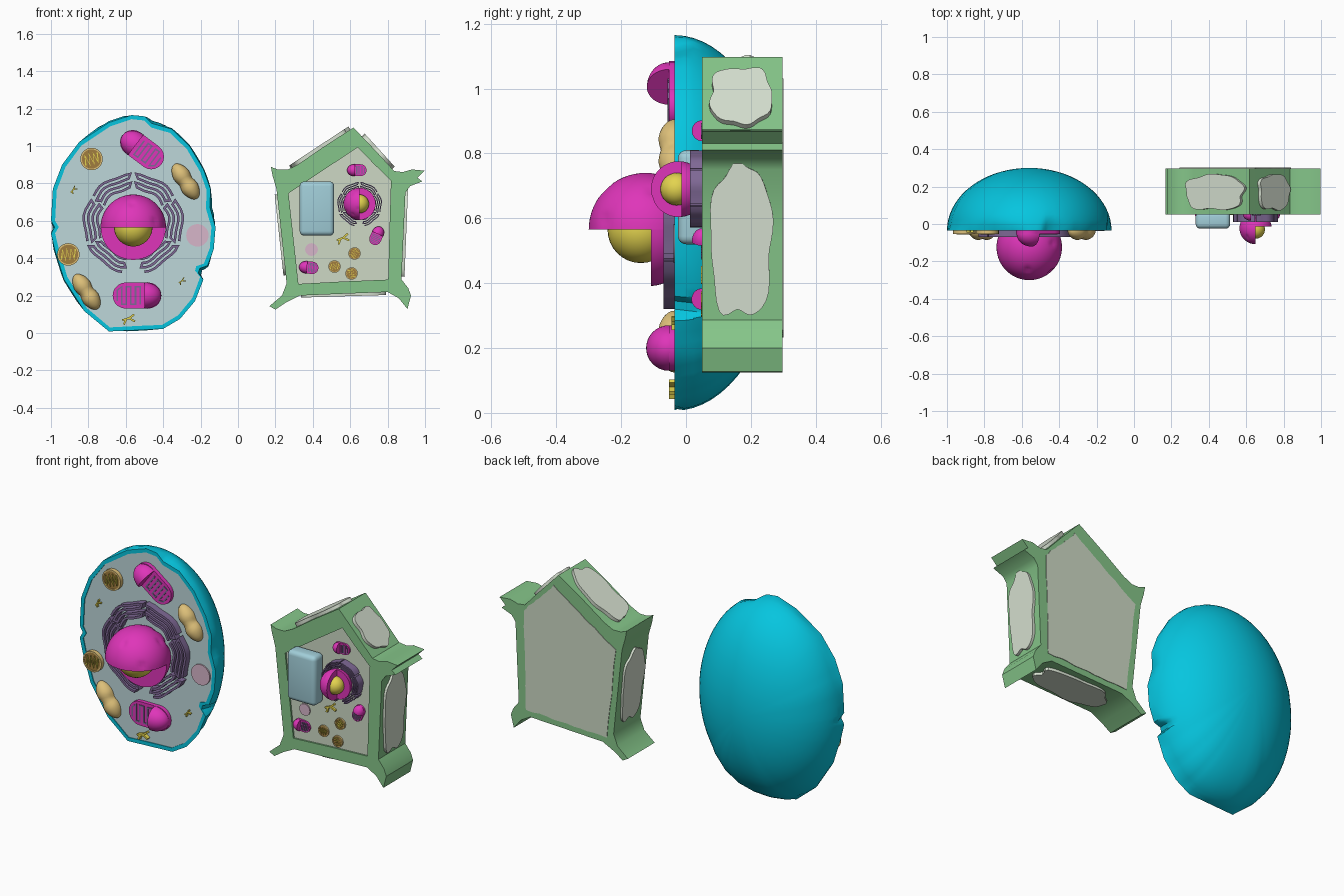
import bpy, bmesh, random
from math import sin, cos, pi, radians, exp, atan2, hypot
from mathutils import Vector, Matrix

if "Cube" in bpy.data.objects:
    bpy.data.objects.remove(bpy.data.objects["Cube"])
random.seed(4)

def mat(name, r, g, b):
    m = bpy.data.materials.new(name)
    m.diffuse_color = ((r / 255) ** 2.2, (g / 255) ** 2.2, (b / 255) ** 2.2, 1)
    m.use_nodes = True
    m.node_tree.nodes["Principled BSDF"].inputs["Base Color"].default_value = m.diffuse_color
    return m

TEAL, PALE = mat("teal", 14, 196, 222), mat("pale_blue", 188, 214, 217)
MAGENTA, YELLOW = mat("magenta", 222, 56, 184), mat("yellow", 226, 210, 80)
PURPLE, TAN, BROWN = mat("purple", 126, 104, 148), mat("tan", 220, 190, 120), mat("brown", 160, 125, 65)
PINK, GREEN = mat("pink", 214, 180, 200), mat("green", 132, 196, 136)
FLOOR, PATCH, BLUE = mat("floor", 204, 216, 196), mat("patch", 212, 222, 206), mat("vacuole", 160, 205, 216)

def finish(name, bm, m):
    bmesh.ops.recalc_face_normals(bm, faces=bm.faces)
    me = bpy.data.meshes.new(name)
    bm.to_mesh(me)
    bm.free()
    me.materials.append(m)
    me.shade_smooth()
    me.set_sharp_from_angle(angle=radians(35))
    ob = bpy.data.objects.new(name, me)
    bpy.context.collection.objects.link(ob)
    return ob

def extrude(bm, vec):
    r = bmesh.ops.extrude_face_region(bm, geom=bm.faces[:])
    bmesh.ops.translate(bm, vec=vec, verts=[v for v in r["geom"] if isinstance(v, bmesh.types.BMVert)])

# solid bounded by one or more closed loops (later loops are holes)
def solid(name, loops, vec, m):
    bm = bmesh.new()
    edges = []
    for lp in loops:
        vs = [bm.verts.new(p) for p in lp]
        edges += [bm.edges.new((vs[i - 1], vs[i])) for i in range(len(vs))]
    bmesh.ops.triangle_fill(bm, edges=edges, use_beauty=True)
    extrude(bm, vec)
    return finish(name, bm, m)

def flat(pts, y):
    return [(x, y, z) for x, z in pts]

# thin strip following a path in the front plane
def ribbon(name, paths, w, y0, y1, m):
    bm = bmesh.new()
    for p in paths:
        p = [Vector(q) for q in p]
        prev = None
        for i, q in enumerate(p):
            a = (q - p[i - 1]).normalized() if i else (p[1] - q).normalized()
            b = (p[i + 1] - q).normalized() if i < len(p) - 1 else a
            n = Vector((-(a + b).y, (a + b).x))
            n = n.normalized() if n.length > 1e-4 else Vector((-a.y, a.x))
            n *= w / 2 / max(0.6, abs(n.dot(Vector((-a.y, a.x)))))
            cur = [bm.verts.new((c.x, y0, c.y)) for c in (q + n, q - n)]
            if prev:
                bm.faces.new((prev[0], prev[1], cur[1], cur[0]))
            prev = cur
    extrude(bm, (0, y1 - y0, 0))
    return finish(name, bm, m)

# ellipsoid with reshaping and planar cuts (normals point to the removed side)
def ball(name, c, size, m, ang=0, cuts=(), shape=None, n=32):
    bm = bmesh.new()
    bmesh.ops.create_uvsphere(bm, u_segments=n, v_segments=n // 2, radius=1)
    for v in bm.verts:
        if shape:
            v.co = shape(v.co)
        v.co = Vector((v.co.x * size[0], v.co.y * size[1], v.co.z * size[2]))
    bm.transform(Matrix.Translation(c) @ Matrix.Rotation(-ang, 4, 'Y'))
    for co, no in cuts:
        bmesh.ops.bisect_plane(bm, geom=bm.verts[:] + bm.edges[:] + bm.faces[:],
                               plane_co=co, plane_no=no, clear_outer=True)
        bmesh.ops.holes_fill(bm, edges=bm.edges, sides=0)
    return finish(name, bm, m)

def circle(x, z, r, n=28):
    return [(x + r * cos(2 * pi * i / n), z + r * sin(2 * pi * i / n)) for i in range(n)]

# turns local front-plane points by an angle and moves them to x, z
def place(pts, x, z, a):
    return [(x + u * cos(a) - v * sin(a), z + u * sin(a) + v * cos(a)) for u, v in pts]

def nucleus(tag, c, r, up, core):
    c, up = Vector(c), Vector(up)
    pores = [Vector([random.uniform(-1, 1) for _ in range(3)]).normalized() for _ in range(14)]
    dent = lambda v: v * (1 - 0.05 * sum(exp(-((v - p).length / 0.09) ** 2) for p in pores))
    ball(tag + "_nucleus_half", c, (r,) * 3, MAGENTA, cuts=[(c, -up)], shape=dent, n=64)
    ball(tag + "_nucleus_back", c, (r,) * 3, MAGENTA,
         cuts=[(c, up), (c + Vector((0, 0.1 * r, 0)), (0, -1, 0))], n=64)
    ball(tag + "_nucleolus", c - Vector((0, 0.08 * r, 0)), (core,) * 3, YELLOW)

# folded membranes either side of the nucleus
def reticulum(tag, x, z, s, y0, y1):
    paths = []
    for side in (1, -1):
        for a0, a1 in ((32, 84), (-24, 26), (-80, -30)):
            p = []
            for k, r in enumerate((0.19, 0.214, 0.238, 0.262)):
                arc = [radians(a0 + (a1 - a0) * i / 8 + 3 * (k % 2)) for i in range(9)]
                arc = arc[::-1] if k % 2 else arc
                p += [(x + side * s * (r + 0.006 * sin(9 * a)) * cos(a),
                       z + s * (r + 0.006 * sin(9 * a)) * sin(a)) for a in arc]
            paths.append(p)
    ribbon(tag + "_reticulum", paths, 0.013 * s, y0, y1, PURPLE)

# capsule, domed at one end and cut open at the other
def mitochondrion(name, x, z, L, r, ang, y, back):
    d = L - r
    pts = [(d + r * cos(a), r * sin(a)) for a in [pi * (i / 10 - 0.5) for i in range(11)]]
    pts += [(-u, -v) for u, v in pts]
    solid(name + "_base", [flat(place(pts, x, z, ang), y)], (0, back - y, 0), MAGENTA)
    cx, cz = place([(d - 0.3 * r, 0)], x, z, ang)[0]
    ball(name + "_dome", (cx, y, cz), (1.3 * r, r, r), MAGENTA, ang,
         [((cx, y, cz), (-cos(ang), 0, -sin(ang)))])
    zig = []
    for i in range(6):
        u = -L + 0.35 * r + i * (L + d - 0.8 * r) / 5.5
        h = r * (0.4 if i == 0 else 0.68)
        zig += [(u, h), (u, -h)] if i % 2 else [(u, -h), (u, h)]
    ribbon(name + "_folds", [place(zig, x, z, ang)], 0.12 * r, y - 0.004, y + 0.01, PURPLE)

def plastid(name, x, z, r, y, back, ang):
    solid(name + "_rim", [flat(circle(x, z, r), y), flat(circle(x, z, 0.86 * r), y)], (0, back - y, 0), TAN)
    solid(name + "_disc", [flat(circle(x, z, 0.9 * r), y + 0.004)], (0, back - y, 0), BROWN)
    zig = [((i - 3.5) * 0.19 * r, (0.5 if i % 2 else -0.5) * r * (1 - 0.05 * abs(i - 3.5))) for i in range(8)]
    ribbon(name + "_stack", [place(zig, x, z, ang)], 0.14 * r, y - 0.003, y + 0.01, YELLOW)

def twig(name, x, z, s, ang, y0, y1):
    strokes = [[(-1, 0), (0.1, 0.1), (1, 0.5)], [(0.1, 0.1), (0.9, -0.6)], [(-0.4, 0), (-0.9, -0.7)]]
    ribbon(name, [place([(u * s, v * s) for u, v in p], x, z, ang) for p in strokes], 0.3 * s, y0, y1, YELLOW)

# --- animal cell: dented rim blending into an ellipsoidal bowl ---
OX, OZ = -0.56, 0.585
rim = [(-.57, 1.165), (-.5, 1.158), (-.46, 1.12), (-.355, 1.09), (-.26, 1.0), (-.185, .875), (-.147, .77),
       (-.15, .67), (-.12, .565), (-.13, .446), (-.163, .36), (-.205, .345), (-.212, .32), (-.185, .285),
       (-.23, .17), (-.31, .075), (-.4, .022), (-.69, .008), (-.82, .115), (-.93, .286), (-.98, .446),
       (-1, .53), (-.98, .565), (-1, .6), (-.99, .77), (-.94, .9), (-.85, 1.02), (-.69, 1.125)]
outline = []
for i, p in enumerate(rim):
    q = rim[(i + 1) % len(rim)]
    for k in range(3):
        x, z = p[0] + (q[0] - p[0]) * k / 3 - OX, p[1] + (q[1] - p[1]) * k / 3 - OZ
        a, r = atan2(z, x), hypot(x, z)
        ell = 1 / hypot(cos(a) / 0.44, sin(a) / 0.58)
        outline.append((a, r, max(ell, 0.98 * r)))
rings = [(-0.022, lambda r, e: r - 0.022), (-0.035, lambda r, e: r - 0.022)]
for k in range(18):
    t = k / 18 * pi / 2
    rings.append((-0.035 + 0.335 * sin(t), lambda r, e, t=t: min(r * (1 + 0.15 * t), e * cos(t)) if t else r))
bm = bmesh.new()
prev = None
for y, f in rings:
    cur = [bm.verts.new((OX + f(r, e) * cos(a), y, OZ + f(r, e) * sin(a))) for a, r, e in outline]
    if prev:
        for i in range(len(cur)):
            bm.faces.new((prev[i - 1], prev[i], cur[i], cur[i - 1]))
    prev = cur
pole = bm.verts.new((OX, 0.30, OZ))
for i in range(len(prev)):
    bm.faces.new((prev[i - 1], prev[i], pole))
finish("animal_membrane", bm, TEAL)
solid("animal_cytoplasm", [[(OX + (r - 0.02) * cos(a), -0.03, OZ + (r - 0.02) * sin(a)) for a, r, e in outline]],
      (0, 0.01, 0), PALE)

# animal organelles
nucleus("animal", (-0.56, -0.125, 0.565), 0.175, (0, 0, 1), 0.103)
reticulum("animal", -0.56, 0.585, 1, -0.07, -0.028)
mitochondrion("animal_mitochondrion_top", -0.513, 0.98, 0.13, 0.068, radians(143), -0.053, -0.028)
mitochondrion("animal_mitochondrion_low", -0.54, 0.2, 0.13, 0.07, 0, -0.053, -0.028)
plastid("animal_vesicle_top", -0.783, 0.93, 0.06, -0.053, -0.028, 0.3)
plastid("animal_vesicle_low", -0.907, 0.42, 0.06, -0.053, -0.028, 0.1)
waist = lambda v: Vector((v.x, *(Vector((v.y, v.z)) * (1 - 0.25 * exp(-(v.x / 0.25) ** 2)))))
for n, x, z in (("right", -0.28, 0.81), ("left", -0.81, 0.22)):
    ball("peanut_body_" + n, (x, -0.035, z), (0.11, 0.056, 0.052), TAN, radians(124), shape=waist)
solid("animal_lysosome", [flat(circle(-0.217, 0.522, 0.06), -0.038)], (0, 0.012, 0), PINK)
twig("animal_centriole", -0.585, 0.075, 0.034, 0.2, -0.053, -0.028)
twig("animal_speck_left", -0.88, 0.765, 0.02, 0.8, -0.045, -0.028)
twig("animal_speck_right", -0.3, 0.277, 0.02, 0.6, -0.045, -0.028)

# --- plant cell: five-sided wall with flared corners ---
wall = [(.617, 1.098), (.45, .99), (.32, .9), (.265, .873), (.215, .873), (.176, .888), (.185, .84), (.197, .80),
        (.206, .767), (.235, .5), (.26, .265), (.235, .2), (.168, .143), (.2, .125), (.26, .165), (.33, .2),
        (.57, .21), (.8, .219), (.86, .185), (.906, .128), (.925, .2), (.91, .24), (.874, .286), (.885, .53),
        (.895, .75), (.92, .785), (.985, .81), (.96, .83), (.998, .868), (.93, .874), (.88, .86), (.835, .866), (.73, .98)]
inner = [(.27, .746), (.46, .873), (.64, .992), (.73, .90), (.818, .815), (.81, .55), (.803, .285), (.56, .275), (.323, .262)]
solid("plant_wall", [flat(wall, 0.05), flat(inner, 0.05)], (0, 0.248, 0), GREEN)
solid("plant_cytoplasm", [flat([(.56 + (x - .56) * 1.01, .6 + (z - .6) * 1.01) for x, z in inner], 0.06)],
      (0, 0.22, 0), FLOOR)
back = []
for i, p in enumerate(inner):
    q = inner[(i + 1) % len(inner)]
    for k in range(6):
        s = 1.09 + random.uniform(-0.012, 0.012)
        back.append((.56 + (p[0] + (q[0] - p[0]) * k / 6 - .56) * s, .6 + (p[1] + (q[1] - p[1]) * k / 6 - .6) * s))
solid("plant_back_panel", [flat(back, 0.29)], (0, 0.011, 0), FLOOR)

# wavy patches on the five outer walls
def patch(name, a, b, length):
    a, b = Vector((a[0], 0, a[1])), Vector((b[0], 0, b[1]))
    t = (b - a).normalized()
    out = Vector((-t.z, 0, t.x))
    mid = (a + b) / 2 + Vector((0, 0.17, 0)) - out * 0.02
    ph, pts = random.uniform(0, 6), []
    for i in range(48):
        g = 2 * pi * i / 48
        w = 0.95 + 0.05 * sin(5 * g + ph) + 0.03 * sin(8 * g)
        se = (abs(cos(g)) ** 3 + abs(sin(g)) ** 3) ** (-1 / 3)
        pts.append(mid + t * (length * w * se * cos(g)) + Vector((0, 0.098 * w * se * sin(g), 0)))
    solid(name, [pts], out * 0.034, PATCH)
patch("patch_roof_left", (.265, .873), (.607, 1.098), 0.19)
patch("patch_roof_right", (.65, 1.075), (.84, .866), 0.12)
patch("patch_right", (.895, .767), (.876, .296), 0.24)
patch("patch_bottom", (.8, .217), (.33, .203), 0.23)
patch("patch_left", (.26, .28), (.208, .76), 0.22)

# plant organelles
nucleus("plant", (0.65, -0.022, 0.69), 0.086, (-1, 0, 0), 0.05)
reticulum("plant", 0.65, 0.688, 0.44, 0.012, 0.062)
mitochondrion("plant_mitochondrion_top", 0.635, 0.87, 0.052, 0.032, pi, 0.05, 0.062)
mitochondrion("plant_mitochondrion_right", 0.742, 0.52, 0.052, 0.032, radians(65), 0.05, 0.062)
mitochondrion("plant_mitochondrion_left", 0.378, 0.35, 0.052, 0.033, radians(175), 0.05, 0.062)
for i, (x, z) in enumerate([(.516, .355), (.623, .425), (.607, .318)]):
    plastid("chloroplast_%d" % i, x, z, 0.033, 0.05, 0.062, i)
solid("plant_lysosome", [flat(circle(.393, .446, .034), 0.054)], (0, 0.01, 0), PINK)
twig("plant_speck", 0.56, 0.505, 0.034, 0.3, 0.048, 0.062)
bm = bmesh.new()
bmesh.ops.create_cube(bm, size=1)
bmesh.ops.scale(bm, vec=(0.185, 0.09, 0.29), verts=bm.verts)
bmesh.ops.bevel(bm, geom=bm.edges[:], offset=0.025, segments=4, profile=0.5, affect='EDGES')
bmesh.ops.translate(bm, vec=(0.422, 0.02, 0.665), verts=bm.verts)
finish("vacuole", bm, BLUE)
